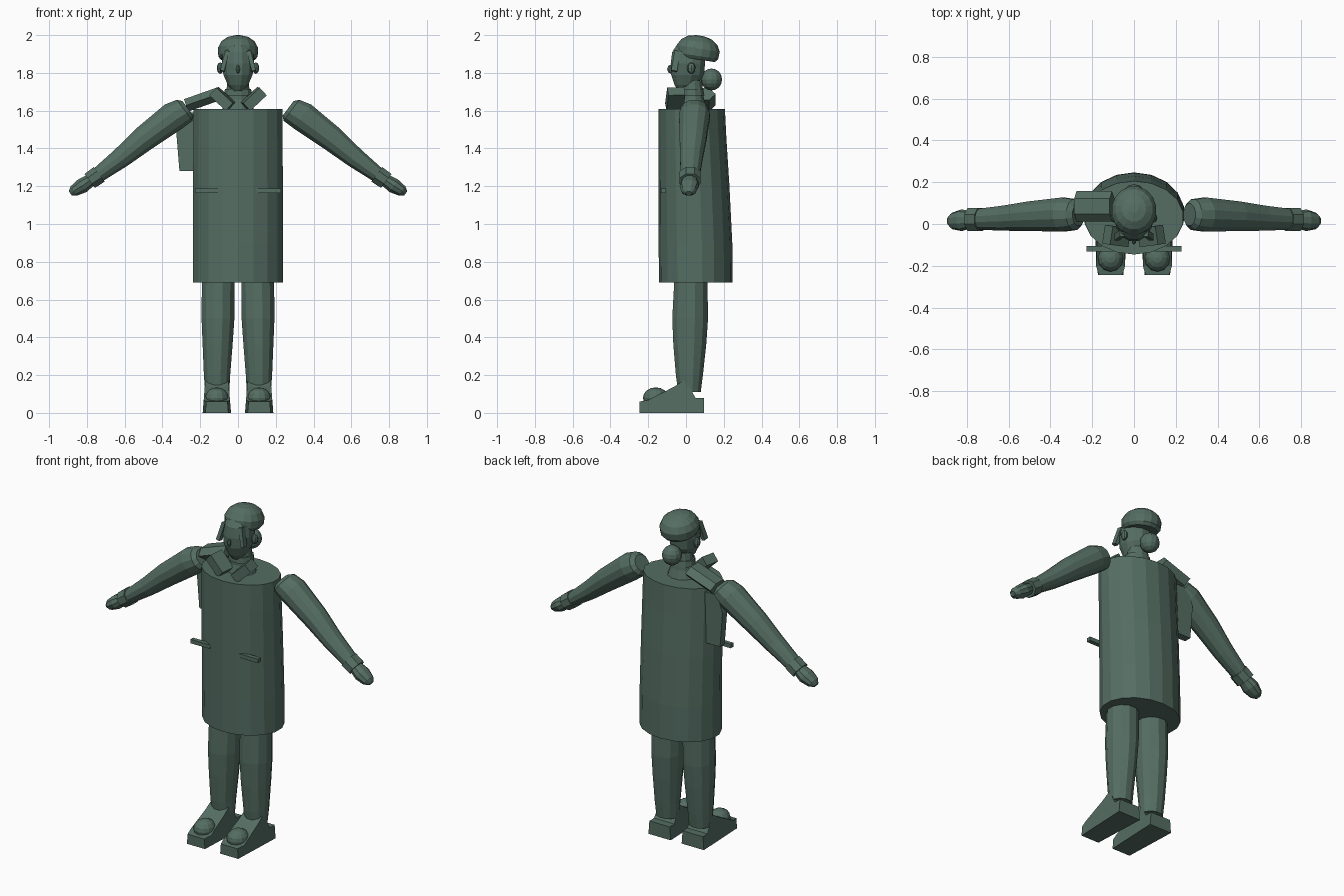
import bpy, bmesh, math
from mathutils import Vector, Matrix

green = bpy.data.materials.new("dark green")
green.diffuse_color = (0.09, 0.155, 0.125, 1)


def finish(name, bm, matrix=None):
    if matrix is not None:
        bmesh.ops.transform(bm, matrix=matrix, verts=bm.verts)
    bmesh.ops.recalc_face_normals(bm, faces=bm.faces)
    mesh = bpy.data.meshes.new(name)
    bm.to_mesh(mesh)
    bm.free()
    mesh.materials.append(green)
    ob = bpy.data.objects.new(name, mesh)
    bpy.context.collection.objects.link(ob)
    return ob


def loft(name, rings, sides=12, u=(1, 0, 0), v=(0, 1, 0), matrix=None):
    """Capped tube through rings of (x, y, z, radius along u, radius along v)."""
    bm = bmesh.new()
    u, v = Vector(u).normalized(), Vector(v).normalized()
    loops = []
    for x, y, z, ru, rv in rings:
        loop = []
        for i in range(sides):
            a = 2 * math.pi * (i + 0.5) / sides
            loop.append(bm.verts.new(Vector((x, y, z)) + u * ru * math.cos(a) + v * rv * math.sin(a)))
        loops.append(loop)
    for p, q in zip(loops, loops[1:]):
        for i in range(sides):
            j = (i + 1) % sides
            bm.faces.new((p[i], p[j], q[j], q[i]))
    bm.faces.new(loops[0])
    bm.faces.new(loops[-1])
    return finish(name, bm, matrix)


def box(name, size, loc, rot=(0, 0, 0)):
    bm = bmesh.new()
    bmesh.ops.create_cube(bm, size=1)
    m = Matrix.Translation(loc)
    for angle, axis in zip(rot, "XYZ"):
        m = m @ Matrix.Rotation(math.radians(angle), 4, axis)
    return finish(name, bm, m @ Matrix.Diagonal((*size, 1)))


def ball(name, radii, loc, u=12, v=8):
    bm = bmesh.new()
    bmesh.ops.create_uvsphere(bm, u_segments=u, v_segments=v, radius=1)
    return finish(name, bm, Matrix.Translation(loc) @ Matrix.Diagonal((*radii, 1)))


def prism(name, lower, upper):
    """Solid between two matching outlines."""
    bm = bmesh.new()
    a = [bm.verts.new(p) for p in lower]
    b = [bm.verts.new(p) for p in upper]
    bm.faces.new(a)
    bm.faces.new(b)
    for i in range(len(a)):
        j = (i + 1) % len(a)
        bm.faces.new((a[i], a[j], b[j], b[i]))
    return finish(name, bm)


# Long coat
loft("coat", [(0, 0.052, 0.69, 0.242, 0.195), (0, 0.05, 0.9, 0.242, 0.195),
              (0, 0.042, 1.2, 0.241, 0.188), (0, 0.034, 1.45, 0.24, 0.18),
              (0, 0.03, 1.61, 0.238, 0.176)], sides=18)

for s, side in ((-1, "left"), (1, "right")):
    # Leg
    loft(side + "_leg", [(s * 0.11, 0.018, 0.11, 0.066, 0.062), (s * 0.111, 0.018, 0.2, 0.072, 0.074),
                         (s * 0.108, 0.02, 0.36, 0.082, 0.09), (s * 0.106, 0.022, 0.5, 0.09, 0.098),
                         (s * 0.104, 0.026, 0.72, 0.09, 0.09)])

    # Shoe with raised ankle and rounded toe cap
    outline = [(-0.245, 0), (-0.245, 0.06), (-0.2, 0.068), (-0.06, 0.14), (0, 0.18),
               (0.03, 0.115), (0.05, 0.08), (0.095, 0.08), (0.095, 0)]

    def shoe_side(k):
        return [(s * 0.112 + k * (0.075 - 0.08 * z - (0.014 if y < -0.21 else 0)), y, z)
                for y, z in outline]
    prism(side + "_shoe", shoe_side(-1), shoe_side(1))
    ball(side + "_toe_cap", (0.062, 0.068, 0.055), (s * 0.112, -0.16, 0.08))

    # Sleeve, cuff and hand
    across = (s * 0.6, 0, 0.8)

    def limb(name, pts, sides=12):
        loft(side + name, [(s * x, y, z, r, ry) for x, y, z, r, ry in pts], sides, across)
    limb("_arm", [(0.265, 0.045, 1.612, 0.05, 0.055), (0.283, 0.045, 1.602, 0.072, 0.076),
                  (0.34, 0.045, 1.57, 0.081, 0.084), (0.5, 0.037, 1.45, 0.07, 0.073),
                  (0.62, 0.028, 1.35, 0.056, 0.062), (0.76, 0.022, 1.245, 0.04, 0.05)])
    limb("_cuff", [(0.735, 0.022, 1.263, 0.052, 0.06), (0.785, 0.022, 1.228, 0.05, 0.06)], 8)
    limb("_hand", [(0.775, 0.02, 1.236, 0.034, 0.04), (0.825, 0.018, 1.202, 0.042, 0.052),
                   (0.868, 0.015, 1.175, 0.032, 0.04), (0.888, 0.015, 1.162, 0.014, 0.018)], 10)

    # Pocket flap and lapel
    box(side + "_pocket", (0.13, 0.026, 0.024), (s * 0.163, -0.119, 1.177))
    box(side + "_lapel", (0.12, 0.09, 0.056), (s * 0.083, -0.057, 1.662), (10, -s * 42, s * 12))

    # Ear and slanted lock of hair
    ball(side + "_ear", (0.018, 0.022, 0.03), (s * 0.094, 0.028, 1.825), 8, 6)
    box(side + "_lock", (0.022, 0.032, 0.11), (s * 0.07, -0.054, 1.862), (-10, -s * 14, 0))

# Padded strap over one shoulder and the panel hanging beneath it
loft("shoulder_pad", [(-0.275, 0.085, 1.628, 0.04, 0.072), (-0.105, 0.085, 1.688, 0.04, 0.072)],
     sides=6, u=(-0.33, 0, 0.94))
panel = [(-0.31, 1.28), (-0.21, 1.28), (-0.21, 1.59), (-0.29, 1.59), (-0.327, 1.49)]
prism("side_panel", [(x, 0.07, z) for x, z in panel], [(x, 0.115, z) for x, z in panel])

# Neck and collar
loft("neck", [(0, 0.035, 1.6, 0.09, 0.08), (0, 0.035, 1.66, 0.068, 0.062),
              (0, 0.03, 1.76, 0.058, 0.056)])
loft("collar", [(0, 0.032, 1.68, 0.076, 0.068), (0, 0.03, 1.715, 0.072, 0.064)])

# Head tapering to the chin
loft("head", [(0, -0.008, 1.705, 0.028, 0.035), (0, 0.0, 1.735, 0.055, 0.062),
              (0, 0.008, 1.79, 0.08, 0.09), (0, 0.01, 1.85, 0.089, 0.094),
              (0, 0.012, 1.91, 0.082, 0.088), (0, 0.025, 1.95, 0.056, 0.075)])
ball("nose", (0.012, 0.02, 0.024), (0, -0.08, 1.82), 6, 4)

# Cap of hair tilted back, with a bun
tilt = Matrix.Translation((0, 0.06, 1.9)) @ Matrix.Rotation(math.radians(-9), 4, "X")
loft("hair_cap", [(0, 0, -0.028, 0.092, 0.1), (0, 0, -0.01, 0.106, 0.115), (0, 0, 0.03, 0.108, 0.118),
                  (0, 0, 0.065, 0.09, 0.098), (0, 0, 0.088, 0.058, 0.064), (0, 0, 0.098, 0.02, 0.022)],
     sides=16, matrix=tilt)
ball("hair_bun", (0.056, 0.056, 0.058), (0, 0.135, 1.765))
